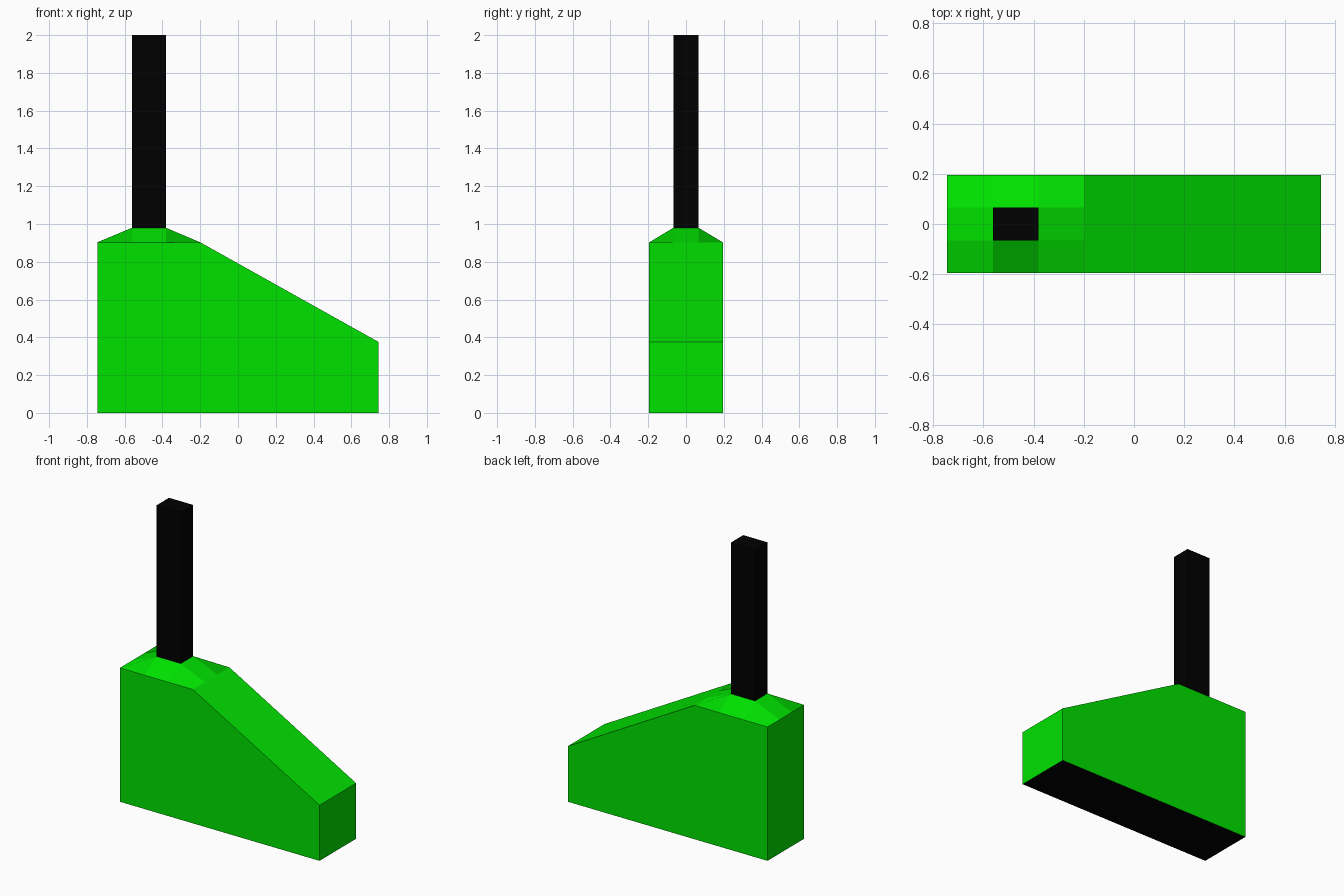
import bpy, bmesh

if "Cube" in bpy.data.objects:
    bpy.data.objects.remove(bpy.data.objects["Cube"])

def material(name, rgb):
    m = bpy.data.materials.new(name)
    m.diffuse_color = (*rgb, 1.0)
    m.use_nodes = True
    m.node_tree.nodes["Principled BSDF"].inputs["Base Color"].default_value = m.diffuse_color
    return m

green = material("bright green", (0.0, 0.76, 0.0))
black = material("black", (0.0, 0.0, 0.0))

def finish(name, bm, *mats):
    bmesh.ops.remove_doubles(bm, verts=bm.verts, dist=1e-4)
    bmesh.ops.recalc_face_normals(bm, faces=bm.faces)
    for f in bm.faces:
        # the underside of the head is black
        if len(mats) > 1 and f.normal.z < -0.9:
            f.material_index = 1
    me = bpy.data.meshes.new(name)
    bm.to_mesh(me)
    bm.free()
    for m in mats:
        me.materials.append(m)
    ob = bpy.data.objects.new(name, me)
    bpy.context.collection.objects.link(ob)
    return ob

def extruded_profile(points, half_depth):
    """Side profile in x/z, extruded along y."""
    bm = bmesh.new()
    face = bm.faces.new([bm.verts.new((x, -half_depth, z)) for x, z in points])
    ext = bmesh.ops.extrude_face_region(bm, geom=[face], use_keep_orig=True)
    verts = [g for g in ext["geom"] if isinstance(g, bmesh.types.BMVert)]
    bmesh.ops.translate(bm, verts=verts, vec=(0, 2 * half_depth, 0))
    return bm

# handle dimensions, shared with the collar
HX, HW, HD, Z0, Z1 = -0.471, 0.09, 0.066, 0.98, 2.0
L, S, D, TOP = -0.745, -0.2, 0.195, 0.903

# head: sloped block with a black underside
bm = extruded_profile([(L, 0), (-L, 0), (-L, 0.375), (S, TOP), (L, TOP)], D)
lid = next(f for f in bm.faces if all(v.co.z > 0.9 for v in f.verts))
bmesh.ops.delete(bm, geom=[lid], context='FACES_ONLY')
finish("head", bm, green, black)

# collar: ring of eight facets rising to the foot of the handle
bm = bmesh.new()
xs, ys = [L, HX - HW, HX + HW, S], [-D, -HD, HD, D]
grid = [[bm.verts.new((x, y, Z0 if i in (1, 2) and j in (1, 2) else TOP))
         for j, y in enumerate(ys)] for i, x in enumerate(xs)]
for i in range(3):
    for j in range(3):
        if (i, j) != (1, 1):
            bm.faces.new((grid[i][j], grid[i + 1][j], grid[i + 1][j + 1], grid[i][j + 1]))
finish("collar", bm, green)

# handle: square post
bm = extruded_profile([(HX - HW, Z0), (HX + HW, Z0), (HX + HW, Z1), (HX - HW, Z1)], HD)
finish("handle", bm, black)
